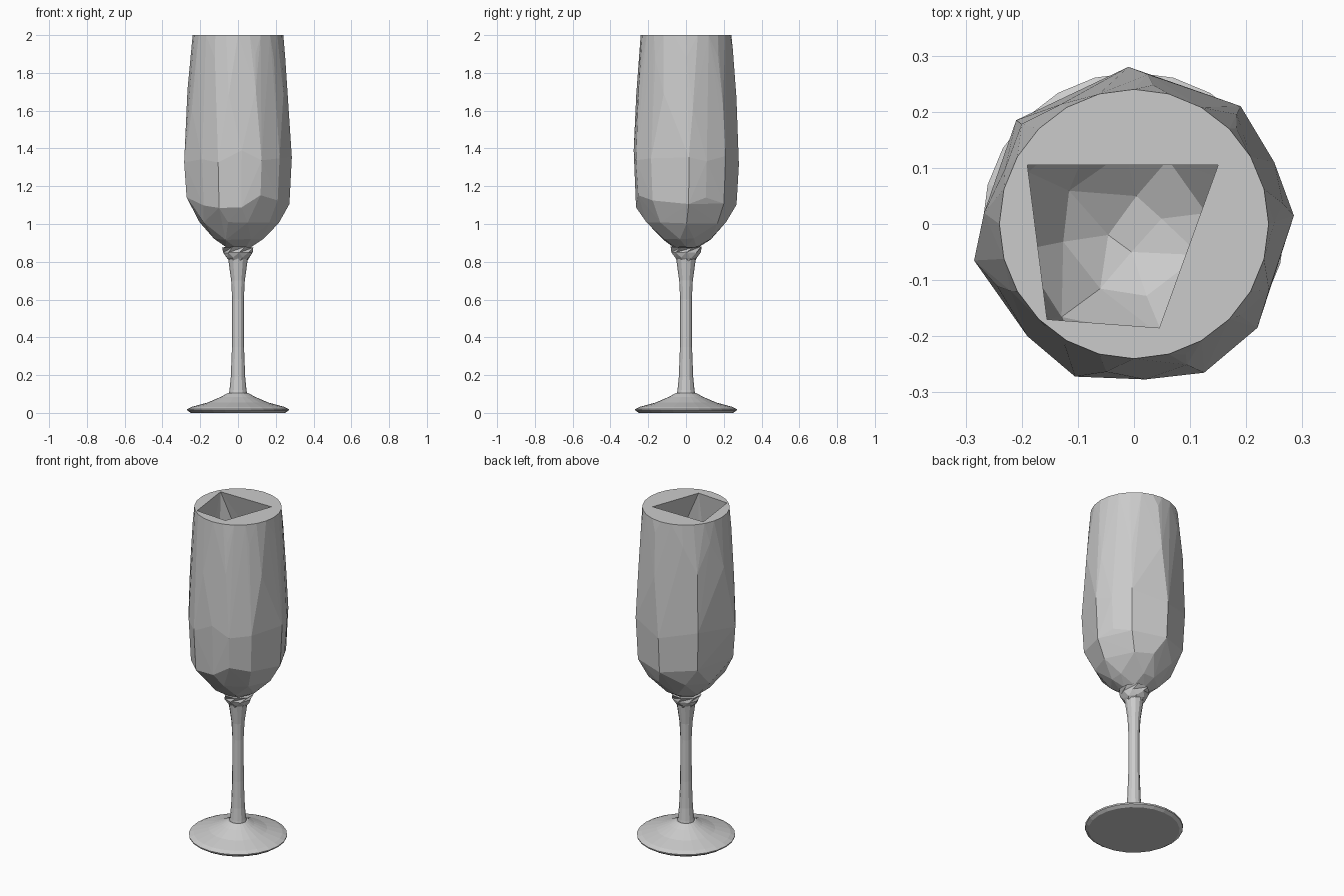
import bpy, bmesh, math, random
from mathutils import Vector

if "Cube" in bpy.data.objects:
    bpy.data.objects.remove(bpy.data.objects["Cube"])

random.seed(4)


def finish(name, bm):
    me = bpy.data.meshes.new(name)
    bm.to_mesh(me)
    bm.free()
    ob = bpy.data.objects.new(name, me)
    bpy.context.collection.objects.link(ob)
    return ob


def ring(n, r, z, turn=0.0, jitter=0.0, jz=0.0):
    pts = []
    for i in range(n):
        a = math.tau * (i + turn + random.uniform(-jitter, jitter)) / n
        pts.append(Vector((r * math.cos(a), r * math.sin(a), z + random.uniform(-jz, jz))))
    return pts


def faceted_shell(name, pts, flip=False):
    """Convex faceted skin around the points, left open at the rim plane."""
    bm = bmesh.new()
    for p in pts:
        bm.verts.new(p)
    bmesh.ops.convex_hull(bm, input=bm.verts[:])
    top = [f for f in bm.faces if all(v.co.z > 1.999 for v in f.verts)]
    bmesh.ops.delete(bm, geom=top, context='FACES')
    bmesh.ops.delete(bm, geom=[v for v in bm.verts if not v.link_faces], context='VERTS')
    bmesh.ops.recalc_face_normals(bm, faces=bm.faces[:])
    if flip:
        bmesh.ops.reverse_faces(bm, faces=bm.faces[:])
    return finish(name, bm)


def lathe(name, profile, n, jitter=0.0):
    """Closed turned solid; profile is (radius, height) from bottom to top."""
    bm = bmesh.new()
    rows = [[bm.verts.new(p) for p in ring(n, r, z, 0.5 * (k % 2) * (jitter > 0), jitter, jitter * 0.03)]
            for k, (r, z) in enumerate(profile)]
    for a, b in zip(rows, rows[1:]):
        for i in range(n):
            j = (i + 1) % n
            bm.faces.new((a[i], a[j], b[j]))
            bm.faces.new((a[i], b[j], b[i]))
    bm.faces.new(rows[0][::-1])
    bm.faces.new(rows[-1])
    return finish(name, bm)


# Outer bowl: irregular plan with tall flat panels
plan = [(-.01, .28), (.19, .21), (.25, .11), (.285, .015), (.22, -.185), (.125, -.265),
        (.02, -.277), (-.105, -.272), (-.19, -.2), (-.285, -.065), (-.21, .185)]
rim = ring(24, .24, 2.0)
outer = rim[:]
for k, z in ((1.0, 1.35), (.955, 1.12)):
    outer += [Vector((x * k, y * k, z + random.uniform(-.04, .04))) for x, y in plan]
outer += ring(9, .268, 1.64, .3, .2, .08)
outer += ring(9, .25, 1.9, .1, .2, .03)
outer += ring(9, .215, 1.01, .2, .2, .01)
outer += ring(8, .135, .92, .5, .2, .005)
outer += ring(7, .07, .878)
faceted_shell("bowl_outside", outer)

# Inner cavity: four-cornered mouth leading to a rounded bottom
mouth = [Vector((x, y, 2.0)) for x, y in
         ((-.19, .105), (.15, .105), (.045, -.185), (-.155, -.17))]
inner = mouth[:]
for n, r, z in ((7, .225, 1.6), (8, .235, 1.32), (8, .21, 1.12), (8, .13, 1.0), (6, .05, .95)):
    inner += ring(n, r, z, .3, .15, .02)
faceted_shell("bowl_inside", inner, True)

# Flat rim between the round edge and the mouth
bm = bmesh.new()
edges = []
for loop in (rim, mouth):
    vs = [bm.verts.new(p) for p in loop]
    edges += [bm.edges.new((vs[i], vs[(i + 1) % len(vs)])) for i in range(len(vs))]
bmesh.ops.triangle_fill(bm, edges=edges, use_beauty=True, normal=(0, 0, 1))
for f in bm.faces:
    f.normal_update()
    if f.normal.z < 0:
        f.normal_flip()
finish("rim", bm)

# Stem with collar
lathe("collar", [(.04, .79), (.062, .82), (.078, .85), (.088, .878)], 8, .12)
lathe("stem", [(.05, .09), (.045, .12), (.038, .19), (.032, .35), (.031, .6),
               (.036, .7), (.05, .8), (.06, .87)], 12)

# Foot
lathe("foot", [(.25, .0), (.268, .012), (.27, .02), (.245, .032), (.16, .055),
               (.09, .085), (.055, .105)], 24)
